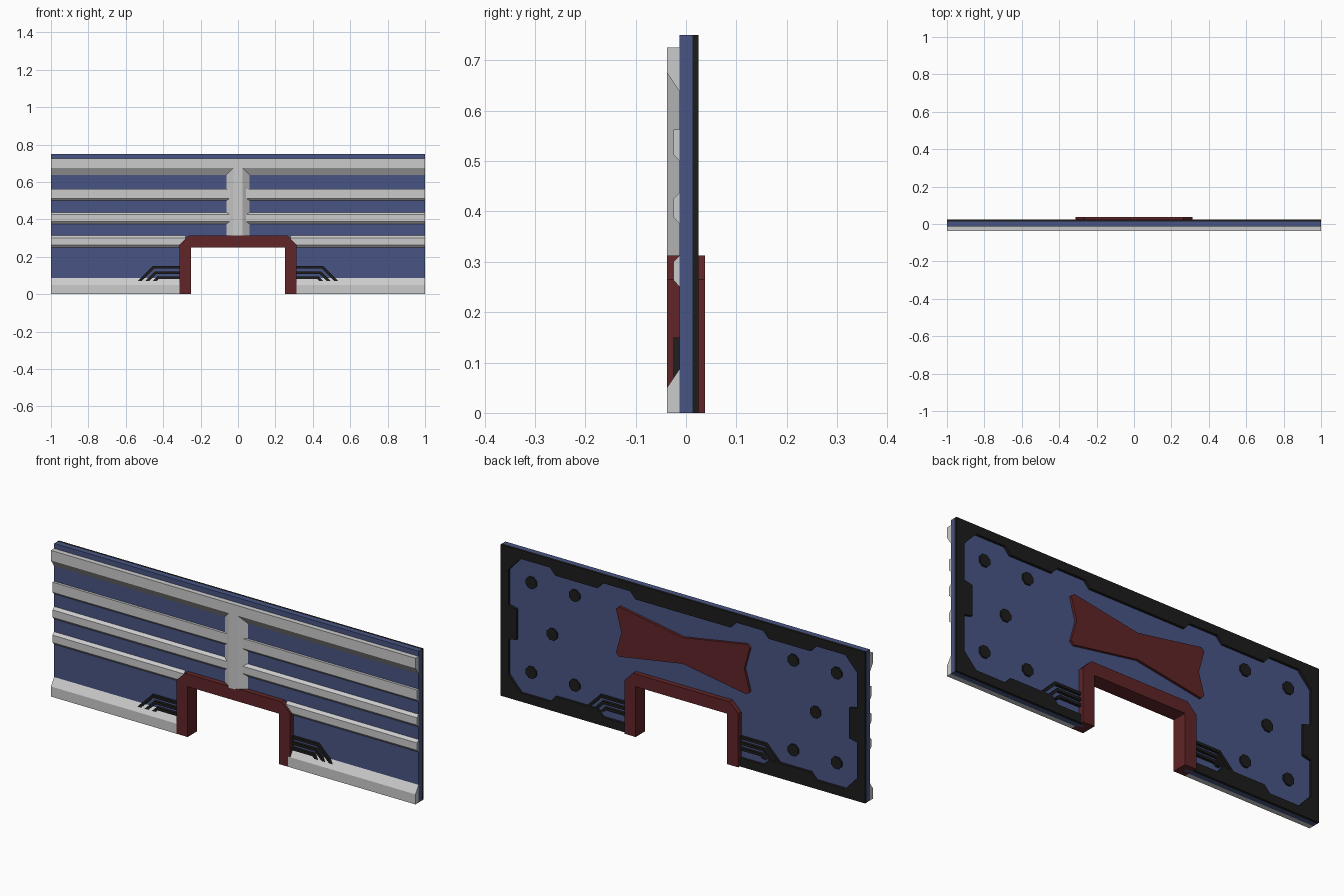
import bpy, bmesh, math

if "Cube" in bpy.data.objects:
    bpy.data.objects.remove(bpy.data.objects["Cube"])


def material(name, rgb):
    m = bpy.data.materials.new(name)
    m.diffuse_color = (*rgb, 1)
    m.use_nodes = True
    m.node_tree.nodes["Principled BSDF"].inputs["Base Color"].default_value = m.diffuse_color
    return m


BLUE = material("blue", (0.065, 0.09, 0.23))
BLACK = material("black", (0.012, 0.012, 0.012))
RED = material("maroon", (0.115, 0.018, 0.02))


def prism(name, outlines, offset, mat=None):
    """Sweep each closed 3D outline along offset, all in one object."""
    bm = bmesh.new()
    for pts in outlines:
        n = len(pts)
        a = [bm.verts.new(p) for p in pts]
        b = [bm.verts.new([p[i] + offset[i] for i in range(3)]) for p in pts]
        bm.faces.new(a)
        bm.faces.new(b[::-1])
        for i in range(n):
            j = (i + 1) % n
            bm.faces.new((a[j], a[i], b[i], b[j]))
    bmesh.ops.recalc_face_normals(bm, faces=bm.faces)
    me = bpy.data.meshes.new(name)
    bm.to_mesh(me)
    bm.free()
    if mat:
        me.materials.append(mat)
    ob = bpy.data.objects.new(name, me)
    bpy.context.collection.objects.link(ob)
    return ob


def plate(name, shapes, y0, y1, mat):
    """Flat plates from (x, z) outlines."""
    return prism(name, [[(x, y0, z) for x, z in s] for s in shapes], (0, y1 - y0, 0), mat)


def both(shapes):
    return shapes + [[(-x, z) for x, z in s] for s in shapes]


def closed(half):
    """Complete a symmetric outline from its right half."""
    return half + [(-x, z) for x, z in reversed(half) if x > 0]


def bar(name, profile, x0, x1):
    """Trim strip from a (y, z) profile."""
    return prism(name, [[(x0, y, z) for y, z in profile]], (x1 - x0, 0, 0))


H, F, D = 0.75, 0.0125, 0.0375   # wall height, slab half depth, outer depth

# Wall slab with doorway
plate("wall_slab", [closed([(0.28, 0.28), (0.28, 0), (1, 0), (1, H)])], -F, F, BLUE)

# Door surround with clipped outer corners
plate("door_surround",
      [closed([(0.25, 0.25), (0.25, 0), (0.3125, 0), (0.3125, 0.265), (0.265, 0.3125)])],
      -D, D, RED)

# Front horizontal trims
bar("top_trim", [(-F, 0.725), (-D, 0.725), (-D, 0.675), (-F, 0.6375)], -1, 1)
bar("upper_rail", [(-F, 0.5625), (-0.025, 0.5625), (-0.025, 0.5125), (-F, 0.5)], -1, 1)
for label, z in (("middle_rail", 0.375), ("lower_rail", 0.25)):
    prof = [(-F, z), (-0.025, z + 0.0135), (-0.025, z + 0.05), (-F, z + 0.0625)]
    if z > 0.3:
        bar(label, prof, -1, 1)
    else:
        bar(label + "_left", prof, -1, -0.28)
        bar(label + "_right", prof, 0.28, 1)
for label, a, b in (("left", -1, -0.3), ("right", 0.3, 1)):
    bar("base_trim_" + label, [(-F, 0), (-D, 0), (-D, 0.05), (-F, 0.0875)], a, b)

# Centre post with sloped sides
prism("centre_post",
      [[(-0.0625, -F, 0.305), (-0.025, -D, 0.305), (0.025, -D, 0.305), (0.0625, -F, 0.305)]],
      (0, 0, 0.385))

# Bent pipes on both faces
W, END = 0.0135, 0.07
pipes = []
for i in range(3):
    top, ex = 0.15 - 0.028 * i, 0.455 - 0.012 * i
    tip = ex + top - END
    pipes.append([(0.3, top), (ex, top), (tip, END), (tip - 1.414 * W, END),
                  (ex - 0.414 * W, top - W), (0.3, top - W)])
plate("front_pipes", both(pipes), -0.025, -F, BLACK)
plate("back_pipes", both(pipes), F, 0.025, BLACK)

# Back border with stepped inner edge
inner_top = [(0, 0.675), (0.26, 0.675), (0.29, 0.7075), (0.44, 0.7075), (0.47, 0.675),
             (0.70, 0.675), (0.73, 0.7075), (0.89, 0.7075), (0.956, 0.636),
             (0.956, 0.46), (0.912, 0.45)]
inner_low = [(x, H - z) for x, z in reversed(inner_top[3:])] + [(0.3, 0.0425)]
border = [(0.3, 0), (1, 0), (1, H), (0, H)] + inner_top + inner_low
inner = inner_top + inner_low
loop = [(0.3, 0), (1, 0), (1, H)] + [(-1, H), (-1, 0), (-0.3, 0)]
loop += [(-x, z) for x, z in reversed(inner)] + inner[1:]
plate("back_border", [loop], F, 0.025, BLACK)

# Back studs
studs = []
for x, z in ((0.6, 0.6), (0.838, 0.6), (0.722, 0.375), (0.6, 0.155), (0.838, 0.155)):
    studs.append([(x + 0.031 * math.cos(math.radians(22.5 + 45 * k)),
                   z + 0.031 * math.sin(math.radians(22.5 + 45 * k))) for k in range(8)])
plate("back_studs", both(studs), F, 0.02, BLACK)

# Back bow-tie plate
plate("back_bow_plate",
      [closed([(0, 0.555), (0.35, 0.615), (0.367, 0.6), (0.337, 0.49),
               (0.367, 0.383), (0.35, 0.367), (0, 0.425)])], F, 0.025, RED)
